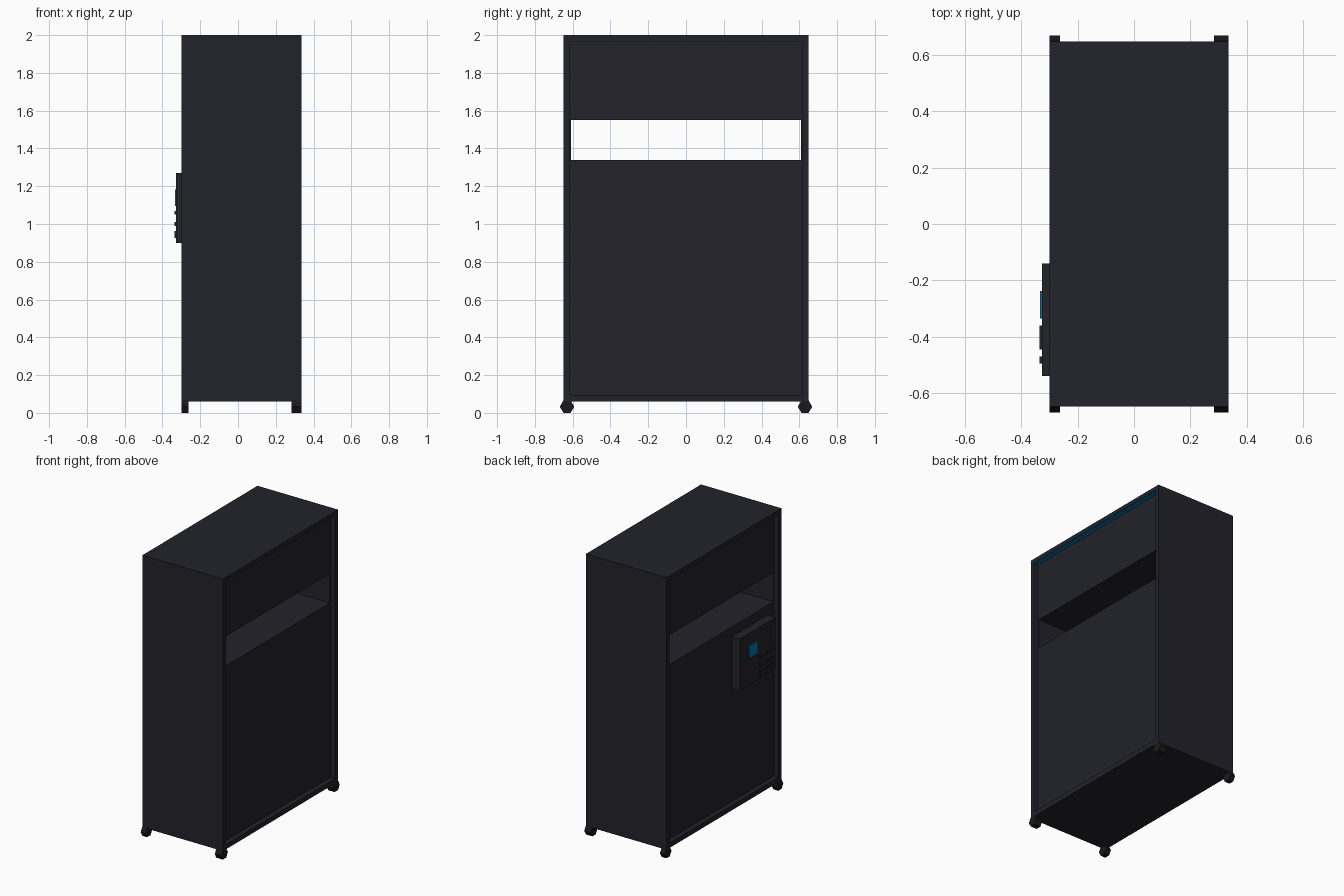
import bpy, bmesh, math

if "Cube" in bpy.data.objects:
    bpy.data.objects.remove(bpy.data.objects["Cube"])


def material(name, rgb):
    m = bpy.data.materials.new(name)
    m.diffuse_color = (*rgb, 1.0)
    m.use_nodes = True
    m.node_tree.nodes["Principled BSDF"].inputs["Base Color"].default_value = m.diffuse_color
    return m


CASE = material("dark_navy_case", (0.016, 0.016, 0.024))
PANEL = material("dark_panel", (0.016, 0.016, 0.023))
RUBBER = material("black_wheel", (0.010, 0.010, 0.013))
KEYPAD = material("charcoal_keypad", (0.016, 0.017, 0.020))
GLOW = material("blue_light", (0.0, 0.17, 0.38))


def add(name, bm, mat):
    bmesh.ops.recalc_face_normals(bm, faces=bm.faces[:])
    me = bpy.data.meshes.new(name)
    bm.to_mesh(me)
    bm.free()
    me.materials.append(mat)
    ob = bpy.data.objects.new(name, me)
    bpy.context.collection.objects.link(ob)
    return ob


def box(name, x, y, z, mat):
    """Box from (min, max) ranges."""
    bm = bmesh.new()
    bmesh.ops.create_cube(bm, size=1.0)
    for v in bm.verts:
        for i, r in enumerate((x, y, z)):
            v.co[i] = r[0] if v.co[i] < 0 else r[1]
    return add(name, bm, mat)


X0, X1 = -0.30, 0.335          # case depth
P0, P1 = -0.265, 0.30          # recessed panel planes
HW, IN = 0.648, 0.615          # half width outside and inside the frame


def loop(bm, x, hw, z0, z1):
    return [bm.verts.new((x, y, z)) for y, z in
            ((-hw, z0), (hw, z0), (hw, z1), (-hw, z1))]


# Outer case: a rectangular tube open towards -x and +x
bm = bmesh.new()
rings = [loop(bm, X0, HW, 0.06, 2.0), loop(bm, X1, HW, 0.06, 2.0),
         loop(bm, X1, IN, 0.095, 1.97), loop(bm, X0, IN, 0.095, 1.97)]
for a, b in zip(rings, rings[1:] + rings[:1]):
    for i in range(4):
        j = (i + 1) % 4
        bm.faces.new((a[i], a[j], b[j], b[i]))
add("cabinet_case", bm, CASE)

# Recessed bodies below and above the open slot
box("lower_body", (P0, P1), (-IN, IN), (0.095, 1.34), PANEL)
box("upper_body", (P0, P1), (-IN, IN), (1.55, 1.97), PANEL)

# Slot end cheeks
for side, s in (("front", -1), ("rear", 1)):
    box(side + "_slot_cheek", (P0, P1), sorted((s * 0.608, s * IN)), (1.34, 1.55), PANEL)

# Light strips under the top of the frame
for side, xr in (("left", (X0 + 0.003, P0)), ("right", (P1, X1 - 0.003))):
    box(side + "_light_strip", xr, (-IN, IN), (1.967, 1.97), GLOW)

# Keypad with screen and keys on the -x side
box("keypad_housing", (-0.327, P0), (-0.54, -0.14), (0.90, 1.27), KEYPAD)
box("keypad_screen", (-0.333, -0.326), (-0.335, -0.238), (1.095, 1.182), GLOW)
for i, (z0, z1) in enumerate(((1.05, 1.07), (0.99, 1.01), (0.925, 0.963))):
    box(f"wide_key_{i}", (-0.335, -0.326), (-0.445, -0.36), (z0, z1), KEYPAD)
    box(f"small_key_{i}", (-0.335, -0.326), (-0.495, -0.47), (z0, z1), KEYPAD)

# Six-sided wheels, axle along x
for sx, xr in (("left", (X0, -0.262)), ("right", (0.284, X1))):
    for sy, y in (("front", -0.63), ("rear", 0.63)):
        bm = bmesh.new()
        r = 0.038
        ring = [bm.verts.new((xr[0], y + r * math.cos(k * math.pi / 3),
                              0.033 + r * math.sin(k * math.pi / 3))) for k in range(6)]
        f = bm.faces.new(ring)
        ext = bmesh.ops.extrude_face_region(bm, geom=[f], use_keep_orig=True)
        for v in ext["geom"]:
            if isinstance(v, bmesh.types.BMVert):
                v.co.x = xr[1]
        add(f"{sy}_{sx}_wheel", bm, RUBBER)
